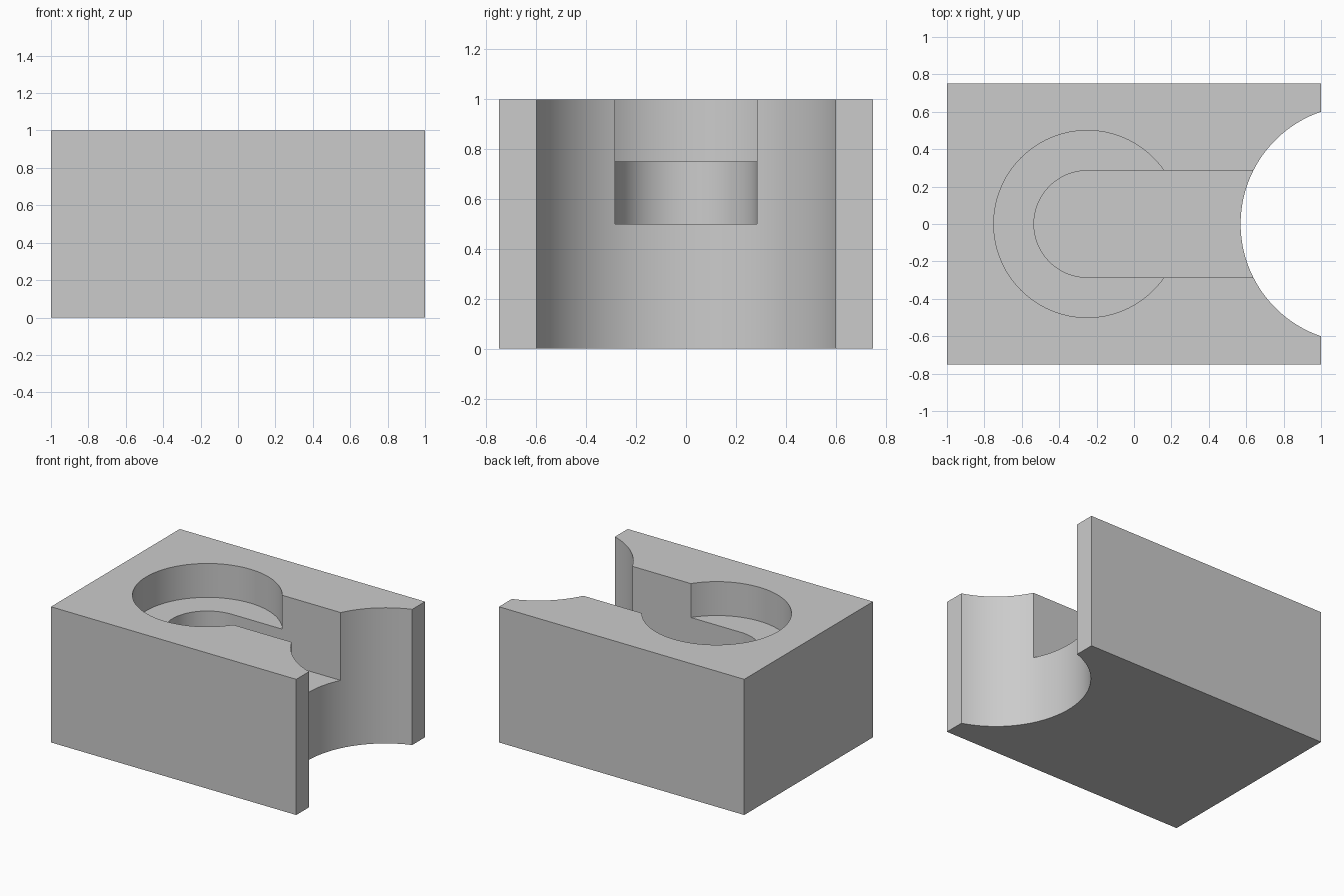
import bpy, bmesh
from math import cos, sin, pi

cube = bpy.data.objects.get("Cube")
if cube:
    bpy.data.objects.remove(cube, do_unlink=True)

HOLE_X = -0.25          # shared centre of pocket and slot end
SLOT_R = 0.285
BITE_X, BITE_R = 1.204, 0.634


def arc(cx, r, start, end, steps):
    return [(cx + r * cos(start + (end - start) * i / steps),
             r * sin(start + (end - start) * i / steps)) for i in range(steps + 1)]


def prism(name, outline, z0, z1):
    """Extrude a counter-clockwise outline from z0 to z1."""
    bm = bmesh.new()
    base = bm.faces.new([bm.verts.new((x, y, z0)) for x, y in outline])
    top = bmesh.ops.extrude_face_region(bm, geom=[base])["geom"]
    bmesh.ops.translate(bm, vec=(0, 0, z1 - z0),
                        verts=[v for v in top if isinstance(v, bmesh.types.BMVert)])
    bmesh.ops.recalc_face_normals(bm, faces=bm.faces)
    mesh = bpy.data.meshes.new(name)
    bm.to_mesh(mesh)
    bm.free()
    obj = bpy.data.objects.new(name, mesh)
    bpy.context.collection.objects.link(obj)
    return obj


# Grey material
grey = bpy.data.materials.new("plain grey")
grey.use_nodes = True
colour = (0.6, 0.6, 0.6, 1)
grey.diffuse_color = colour
grey.node_tree.nodes["Principled BSDF"].inputs["Base Color"].default_value = colour

# Block, with the round bite through its left end as part of the outline
bite = [(1, 0.6)] + arc(BITE_X, BITE_R, pi - 1.23, pi + 1.23, 64)[1:-1] + [(1, -0.6)]
block = prism("block", [(1, 0.75), (-1, 0.75), (-1, -0.75), (1, -0.75)] + bite[::-1], 0, 1)
block.data.materials.append(grey)

# Round pocket, and a deeper round-ended slot running out into the bite
pocket = prism("pocket_cutter", arc(HOLE_X, 0.5, 0, 2 * pi, 96)[:-1], 0.75, 1.2)
slot = prism("slot_cutter",
             arc(HOLE_X, SLOT_R, pi / 2, 3 * pi / 2, 48) + [(1.2, -SLOT_R), (1.2, SLOT_R)],
             0.5, 1.3)

bpy.context.view_layer.objects.active = block
block.select_set(True)
for cutter in (pocket, slot):
    cutter.hide_render = True
    cutter.data.materials.append(grey)
    cut = block.modifiers.new(cutter.name, "BOOLEAN")
    cut.operation = "DIFFERENCE"
    cut.solver = "EXACT"
    cut.object = cutter
    bpy.ops.object.modifier_apply(modifier=cut.name)
    bpy.data.objects.remove(cutter, do_unlink=True)

bpy.ops.object.shade_smooth_by_angle(angle=pi / 6)
